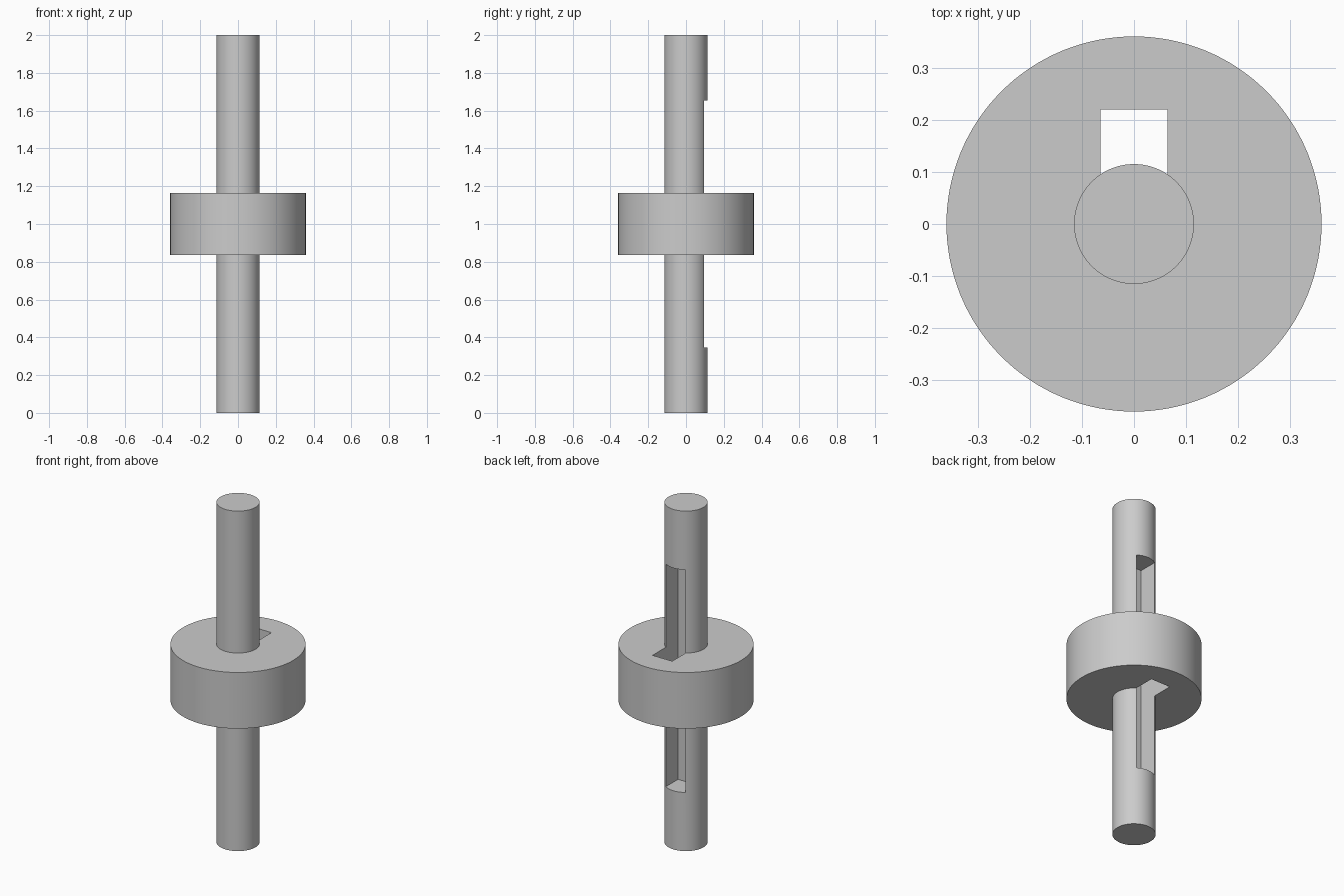
import bpy
import math

if "Cube" in bpy.data.objects:
    bpy.data.objects.remove(bpy.data.objects["Cube"], do_unlink=True)

SHAFT_R, HUB_R = 0.115, 0.36
HUB_H, MID = 0.33, 1.0
KEY_W, KEY_LEN = 0.128, 1.31
KEY_FLOOR, KEY_TOP = -0.017, 0.22

steel = bpy.data.materials.new("grey_steel")
steel.use_nodes = True
steel.diffuse_color = (0.6, 0.6, 0.6, 1)
steel.node_tree.nodes["Principled BSDF"].inputs["Base Color"].default_value = (0.6, 0.6, 0.6, 1)


def cylinder(name, radius, height):
    bpy.ops.mesh.primitive_cylinder_add(vertices=128, radius=radius, depth=height,
                                        location=(0, 0, MID))
    ob = bpy.context.object
    ob.name = name
    ob.data.materials.append(steel)
    return ob


def cut(ob, cutter):
    mod = ob.modifiers.new("cut", 'BOOLEAN')
    mod.operation = 'DIFFERENCE'
    mod.solver = 'EXACT'
    mod.object = cutter
    bpy.ops.object.select_all(action='DESELECT')
    ob.select_set(True)
    bpy.context.view_layer.objects.active = ob
    bpy.ops.object.modifier_apply(modifier=mod.name)


# Box that forms both the shaft groove and the hub slot
bpy.ops.mesh.primitive_cube_add(size=1, location=(0, (KEY_FLOOR + KEY_TOP) / 2, MID))
key_cutter = bpy.context.object
key_cutter.name = "key_cutter"
key_cutter.scale = (KEY_W, KEY_TOP - KEY_FLOOR, KEY_LEN)
key_cutter.data.materials.append(steel)
bpy.ops.object.transform_apply(location=False, rotation=False, scale=True)

# Shaft, hub and the hub's bore
shaft = cylinder("shaft", SHAFT_R, 2.0)
hub = cylinder("hub", HUB_R, HUB_H)
bore_cutter = cylinder("bore_cutter", SHAFT_R, HUB_H * 2)

cut(shaft, key_cutter)
cut(hub, bore_cutter)
cut(hub, key_cutter)

for ob in (shaft, hub):
    bpy.ops.object.select_all(action='DESELECT')
    ob.select_set(True)
    bpy.context.view_layer.objects.active = ob
    bpy.ops.object.shade_smooth_by_angle(angle=math.radians(30))

# Cutters are no longer needed
for helper in (key_cutter, bore_cutter):
    bpy.data.objects.remove(helper, do_unlink=True)
